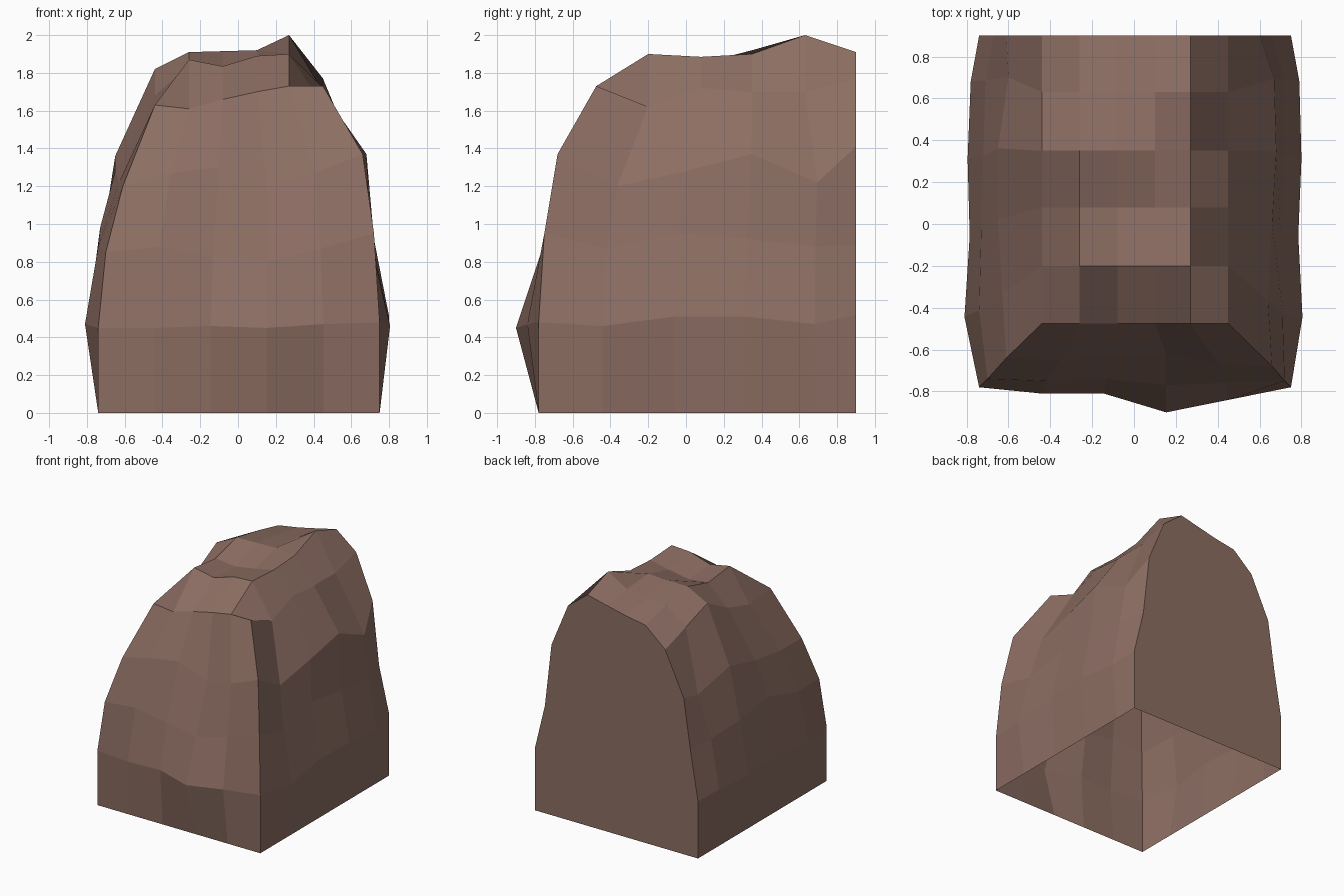
import bpy
import bmesh

cube = bpy.data.objects.get("Cube")
if cube:
    bpy.data.objects.remove(cube, do_unlink=True)

# Warm brown stone
stone = bpy.data.materials.new("brown_stone")
stone.use_nodes = True
colour = (0.266, 0.156, 0.125, 1)
stone.diffuse_color = colour
stone.node_tree.nodes["Principled BSDF"].inputs["Base Color"].default_value = colour

BACK = 0.9
SIDE_STEPS = (0, 0.2, 0.43, 0.65, 0.87, 1)   # spacing of side columns, front to back


def wall_ring(left_x, front_y, right_x, left_z, front_z, right_z):
    """Points around one level: back left, along the front, to back right.
    Side lists run front to back; the front list runs left to right."""
    def side(xs, zs, y):
        return [(x, y + (BACK - y) * t, z) for x, z, t in zip(xs, zs, SIDE_STEPS)]
    left = side(left_x, left_z, front_y[0])
    right = side(right_x, right_z, front_y[-1])
    width = right_x[0] - left_x[0]
    front = [(left_x[0] + width * i / 5, front_y[i], front_z[i]) for i in range(1, 5)]
    return left[::-1] + front + right


flat = [0] * 6
rings = [
    # Straight rectangular foot
    wall_ring([-.74] * 6, [-.78] * 6, [.75] * 6, flat, flat, flat),
    # Bulging waist
    wall_ring((-.74, -.81, -.785, -.795, -.78, -.74),
              (-.78, -.81, -.81, -.9, -.84, -.78),
              (.75, .805, .785, .8, .79, .75),
              (.45, .47, .5, .48, .5, .47),
              (.45, .45, .46, .45, .47, .48),
              (.48, .46, .51, .51, .47, .52)),
    # Shoulder
    wall_ring((-.7, -.74, -.73, -.72, -.71, -.67),
              (-.74, -.75, -.74, -.77, -.76, -.75),
              (.72, .71, .7, .72, .72, .66),
              (.85, .88, .98, .92, .9, .88),
              (.85, .88, .83, .8, .87, .95),
              (.95, .87, .95, .92, .88, .89)),
    # Upper slope
    wall_ring((-.61, -.63, -.65, -.65, -.6, -.61),
              (-.64, -.65, -.63, -.62, -.67, -.68),
              (.66, .64, .66, .68, .67, .6),
              (1.2, 1.22, 1.28, 1.36, 1.24, 1.29),
              (1.2, 1.27, 1.3, 1.2, 1.27, 1.37),
              (1.37, 1.2, 1.28, 1.37, 1.22, 1.41)),
]

# Rough crown: heights by row, front to back
crown_x = (-.44, -.26, -.08, .1, .27, .45)
crown_y = (-.475, -.2, .08, .35, .63, BACK)
crown_z = (
    (1.63, 1.61, 1.66, 1.7, 1.73, 1.73),
    (1.6, 1.87, 1.835, 1.89, 1.9, 1.62),
    (1.68, 1.84, 1.82, 1.85, 1.885, 1.72),
    (1.82, 1.91, 1.915, 1.92, 1.9, 1.7),
    (1.73, 1.86, 1.87, 1.9, 2, 1.7),
    (1.645, 1.8, 1.83, 1.87, 1.91, 1.77),
)

bm = bmesh.new()
levels = [[bm.verts.new(p) for p in ring] for ring in rings]
crown = [[bm.verts.new((x, y, z)) for x, z in zip(crown_x, row)]
         for y, row in zip(crown_y, crown_z)]
rim = [row[0] for row in crown[::-1]] + crown[0][1:5] + [row[-1] for row in crown]
levels.append(rim)

# Faceted front and side walls
for low, high in zip(levels, levels[1:]):
    for i in range(len(low) - 1):
        bm.faces.new((low[i], low[i + 1], high[i + 1], high[i]))

# Crown facets
for near, far in zip(crown, crown[1:]):
    for i in range(5):
        bm.faces.new((near[i], near[i + 1], far[i + 1], far[i]))

# Flat back wall; the underside stays open
outline = [ring[-1] for ring in levels[:-1]] + crown[-1][::-1]
outline += [ring[0] for ring in levels[-2::-1]]
bm.faces.new(outline)

mesh = bpy.data.meshes.new("rock")
bm.to_mesh(mesh)
bm.free()
mesh.materials.append(stone)
rock = bpy.data.objects.new("rock", mesh)
bpy.context.collection.objects.link(rock)
